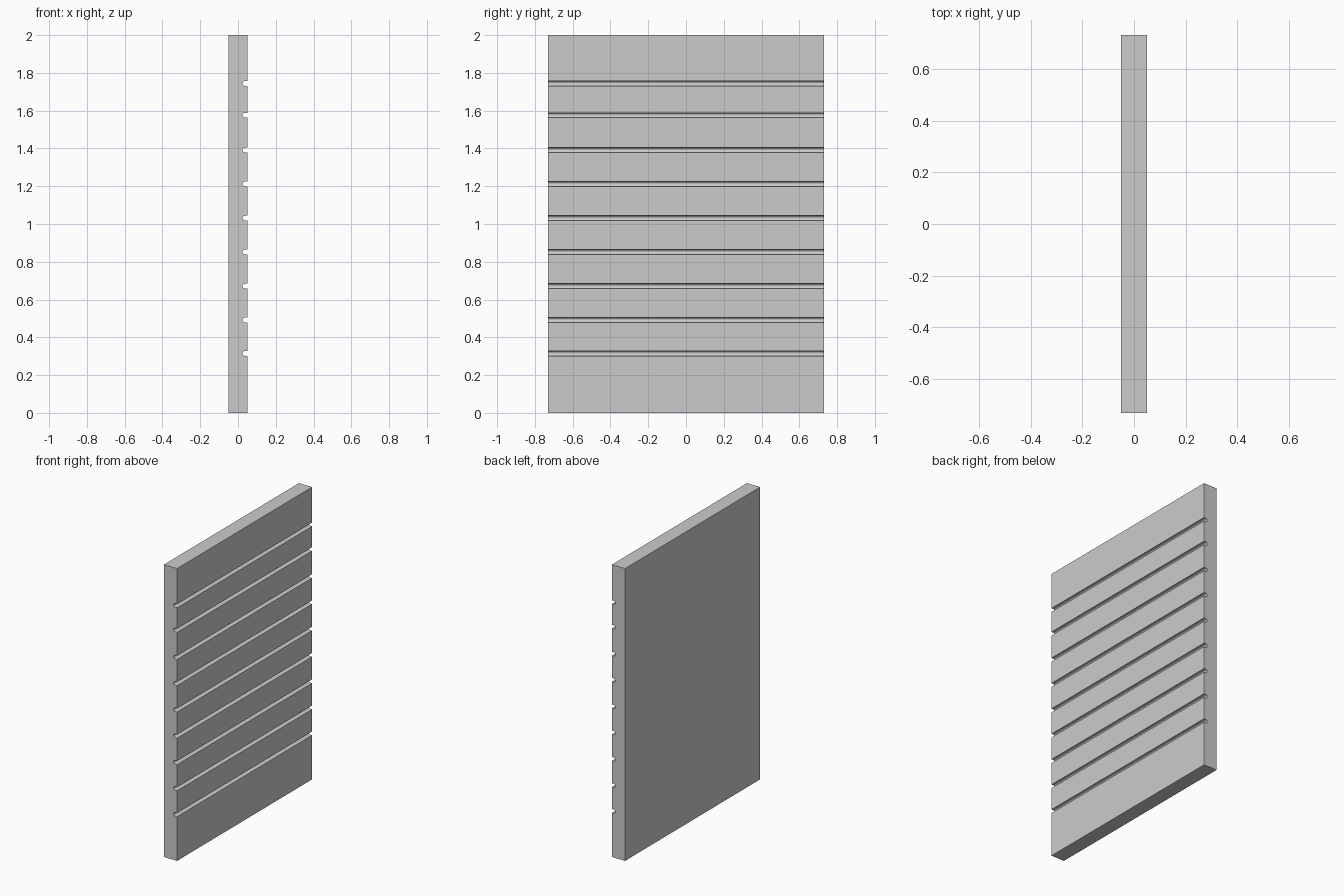
import bpy, bmesh, math

if "Cube" in bpy.data.objects:
    bpy.data.objects.remove(bpy.data.objects["Cube"])

HALF_X, HALF_Y, HEIGHT = 0.05, 0.73, 2.0
R = 0.0128            # groove half height and end radius
ARC_X = 0.0365        # centre of the rounded groove end
SEGS = 8
GROOVES = [0.315, 0.492, 0.671, 0.852, 1.031, 1.212, 1.391, 1.576, 1.744]

# Side profile: flat back, grooved face with round-ended slots
profile = [(-HALF_X, HEIGHT), (-HALF_X, 0), (HALF_X, 0)]
for z in GROOVES:
    profile.append((HALF_X, z - R))
    for i in range(SEGS + 1):
        a = -math.pi / 2 - math.pi * i / SEGS
        profile.append((ARC_X + R * math.cos(a), z + R * math.sin(a)))
    profile.append((HALF_X, z + R))
profile.append((HALF_X, HEIGHT))

# Extrude the profile along the panel width
bm = bmesh.new()
face = bm.faces.new([bm.verts.new((x, -HALF_Y, z)) for x, z in profile])
ext = bmesh.ops.extrude_face_region(bm, geom=[face], use_keep_orig=True)
moved = [g for g in ext["geom"] if isinstance(g, bmesh.types.BMVert)]
bmesh.ops.translate(bm, verts=moved, vec=(0, 2 * HALF_Y, 0))
bmesh.ops.recalc_face_normals(bm, faces=bm.faces)
mesh = bpy.data.meshes.new("grooved_panel")
bm.to_mesh(mesh)
bm.free()

panel = bpy.data.objects.new("grooved_panel", mesh)
bpy.context.collection.objects.link(panel)
bpy.context.view_layer.objects.active = panel
panel.select_set(True)
bpy.ops.object.shade_smooth_by_angle(angle=math.radians(30))
